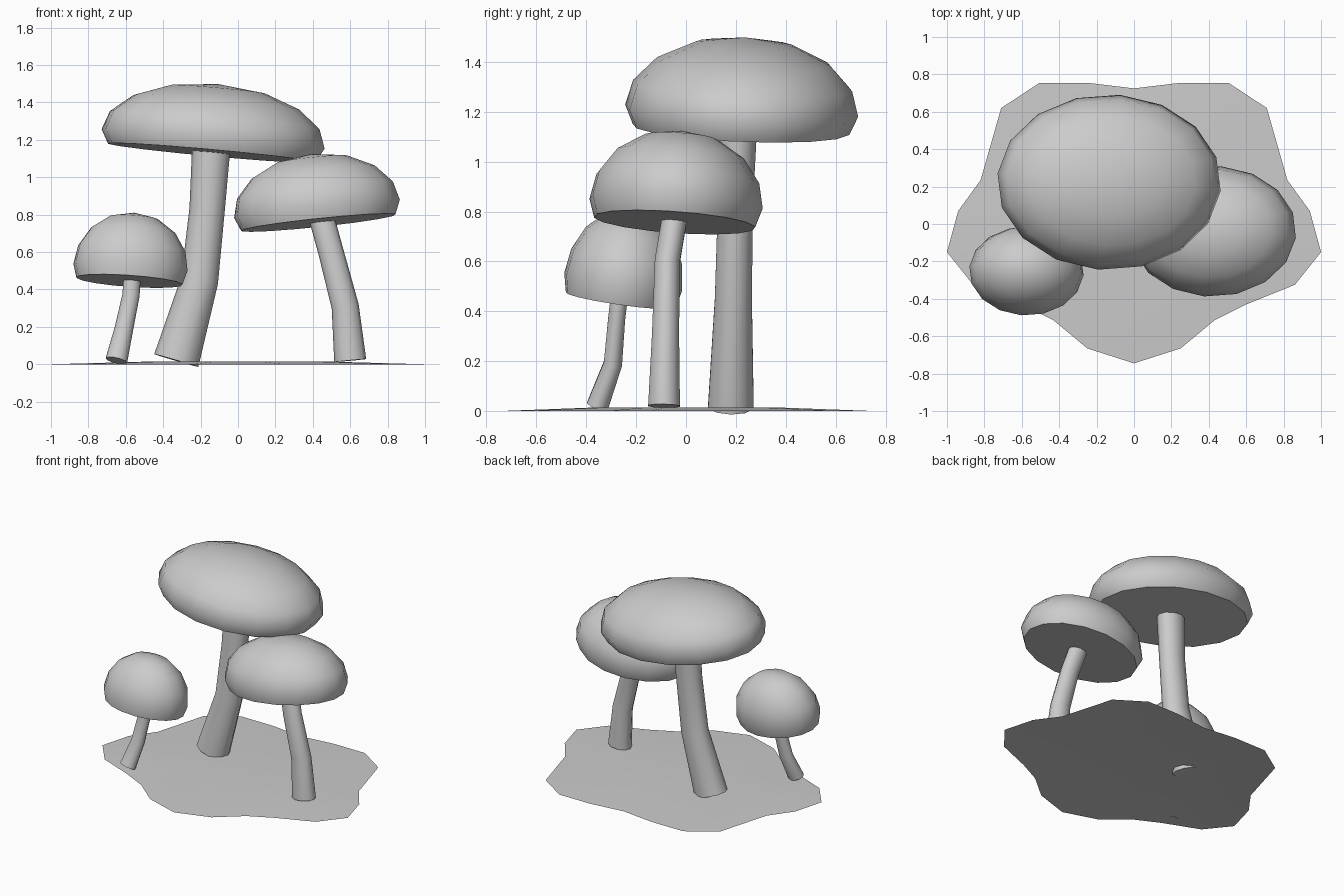
import bpy
import bmesh
from math import cos, sin, radians, pi
from mathutils import Vector, Matrix

if "Cube" in bpy.data.objects:
    bpy.data.objects.remove(bpy.data.objects["Cube"], do_unlink=True)

grey = bpy.data.materials.new("plain_grey")
grey.use_nodes = True
grey.diffuse_color = (0.6, 0.6, 0.6, 1)
grey.node_tree.nodes["Principled BSDF"].inputs["Base Color"].default_value = (0.6, 0.6, 0.6, 1)

STRETCH = 1.28  # everything is wider in x than in y


def finish(name, bm, angle=50):
    bmesh.ops.recalc_face_normals(bm, faces=bm.faces)
    mesh = bpy.data.meshes.new(name)
    bm.to_mesh(mesh)
    bm.free()
    mesh.materials.append(grey)
    obj = bpy.data.objects.new(name, mesh)
    bpy.context.collection.objects.link(obj)
    bpy.ops.object.select_all(action="DESELECT")
    obj.select_set(True)
    bpy.context.view_layer.objects.active = obj
    bpy.ops.object.shade_smooth_by_angle(angle=radians(angle))
    return obj


def bridge(bm, low, high):
    n = len(low)
    for i in range(n):
        j = (i + 1) % n
        bm.faces.new((low[i], low[j], high[j], high[i]))


def make_cap(name, centre, radius, tilt_x, tilt_y, height=0.37, rim=0.075, sides=16):
    """Domed cap with a turned-in rim and flat underside."""
    bm = bmesh.new()
    arc = [radians(a) for a in (0, 20, 42, 65)]
    profile = [(0.93, 0)] + [(cos(a), rim + (height - rim) * sin(a)) for a in arc]
    rings = []
    for r, z in profile:
        ring = []
        for i in range(sides):
            a = 2 * pi * i / sides - 0.1
            ring.append(bm.verts.new((radius * STRETCH * r * cos(a), radius * r * sin(a), z)))
        rings.append(ring)
    for low, high in zip(rings, rings[1:]):
        bridge(bm, low, high)
    bm.faces.new(rings[0])
    tip = bm.verts.new((0, 0, height))
    for i in range(sides):
        bm.faces.new((rings[-1][i], rings[-1][(i + 1) % sides], tip))
    turn = Matrix.Rotation(radians(tilt_y), 4, "Y") @ Matrix.Rotation(radians(tilt_x), 4, "X")
    bm.transform(Matrix.Translation(centre) @ turn)
    finish(name, bm)


def make_stem(name, path, sides=10):
    """Bent tube through (x, y, z, radius) points, rings square to the path."""
    bm = bmesh.new()
    points = [Vector(p[:3]) for p in path]
    rings = []
    for k, p in enumerate(points):
        along = points[min(k + 1, len(points) - 1)] - points[max(k - 1, 0)]
        turn = Vector((0, 0, 1)).rotation_difference(along.normalized())
        r = path[k][3]
        rings.append([bm.verts.new(p + turn @ Vector((
            STRETCH * r * cos(2 * pi * i / sides), r * sin(2 * pi * i / sides), 0)))
            for i in range(sides)])
    for low, high in zip(rings, rings[1:]):
        bridge(bm, low, high)
    bm.faces.new(rings[0])
    bm.faces.new(rings[-1])
    finish(name, bm)


# Ground patch: right half of the outline, mirrored, rising slightly to the middle
half = [(0.25, 0.755), (0.505, 0.755), (0.71, 0.62), (0.82, 0.235), (0.94, 0.07),
        (1, -0.15), (0.86, -0.325), (0.6, -0.43), (0.43, -0.515), (0.25, -0.665)]
outline = [(0, 0.725)] + half + [(0, -0.745)] + [(-x, y) for x, y in reversed(half)]
bm = bmesh.new()
edge = [bm.verts.new((x, y, 0)) for x, y in outline]
inner = [bm.verts.new((x * 0.5, y * 0.5, 0.014)) for x, y in outline]
bridge(bm, edge, inner)
bm.faces.new(inner)
ground = finish("ground", bm)
ground.data.update()
if ground.data.polygons[0].normal.z < 0:
    ground.data.flip_normals()

# Large mushroom at the back
make_cap("large_cap", (-0.14, 0.22, 1.13), 0.47, -2.4, 5.2)
make_stem("large_stem", [(-0.33, 0.18, 0.02, 0.096), (-0.205, 0.19, 0.45, 0.078),
                         (-0.165, 0.198, 0.83, 0.074), (-0.143, 0.21, 1.16, 0.08)])

# Middle mushroom on the left
make_cap("middle_cap", (0.43, -0.045, 0.757), 0.35, -4, -6)
make_stem("middle_stem", [(0.6, -0.088, 0.02, 0.067), (0.573, -0.082, 0.31, 0.057),
                          (0.497, -0.075, 0.6, 0.053), (0.445, -0.043, 0.79, 0.053)])

# Small mushroom on the right
make_cap("small_cap", (-0.58, -0.262, 0.445), 0.24, -8, 4)
make_stem("small_stem", [(-0.65, -0.355, 0.02, 0.046), (-0.61, -0.293, 0.19, 0.039),
                         (-0.572, -0.278, 0.37, 0.036), (-0.565, -0.265, 0.48, 0.036)])
